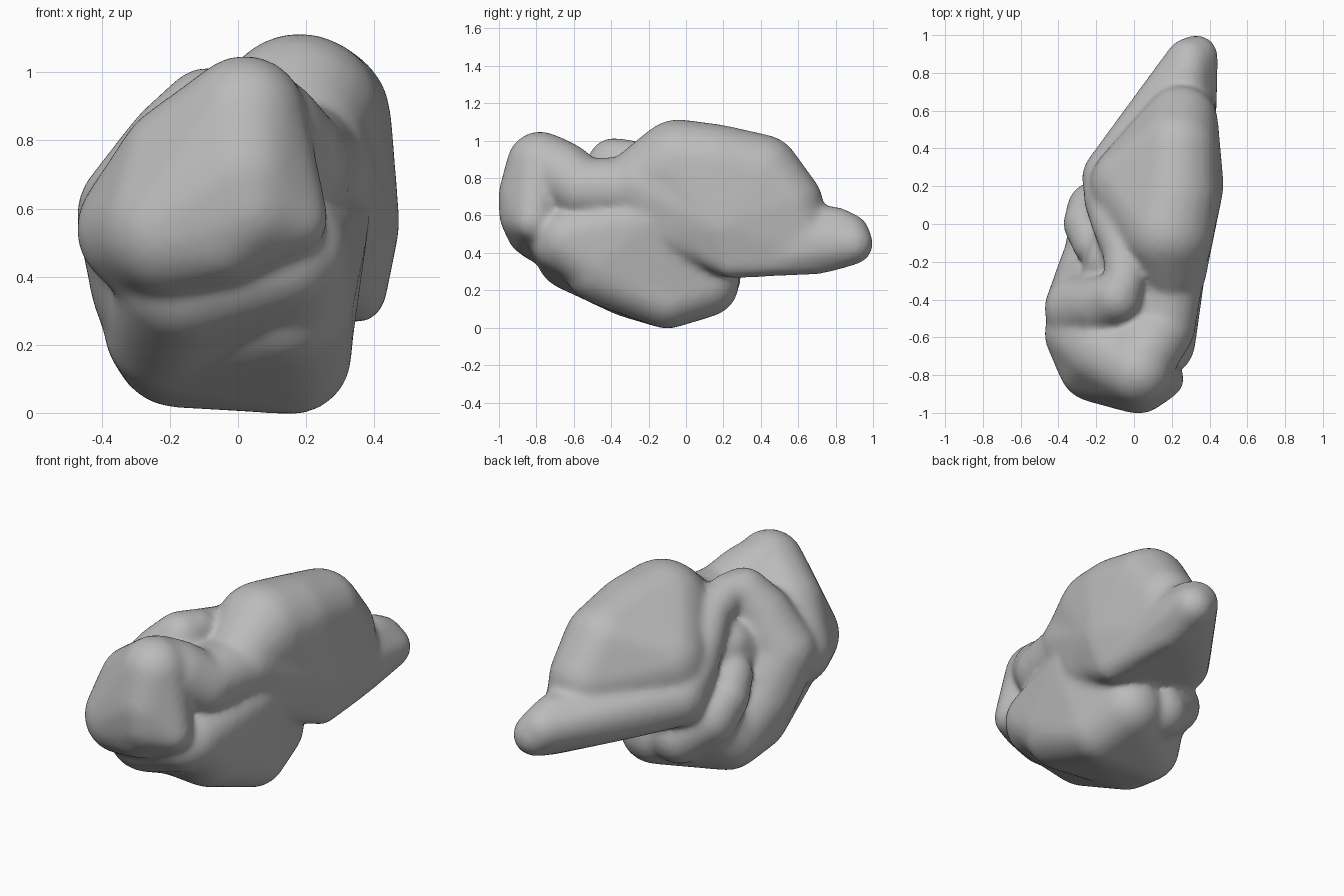
import bpy
import bmesh
from mathutils import Matrix

GROW = .006  # makes up for the slight shrinking when softened

cube = bpy.data.objects.get("Cube")
if cube:
    bpy.data.objects.remove(cube, do_unlink=True)


def hull(bm, balls):
    """Add a rounded lump: the convex hull around balls given as (x, y, z, radius)."""
    part = bmesh.new()
    for x, y, z, r in balls:
        bmesh.ops.create_icosphere(part, subdivisions=3, radius=r + GROW,
                                   matrix=Matrix.Translation((x, y, z)))
    result = bmesh.ops.convex_hull(part, input=part.verts)
    unused = {e for e in result["geom_interior"] + result["geom_unused"]
              if isinstance(e, bmesh.types.BMVert)}
    bmesh.ops.delete(part, geom=list(unused), context='VERTS')
    bmesh.ops.recalc_face_normals(part, faces=part.faces)
    mesh = bpy.data.meshes.new("lump")
    part.to_mesh(mesh)
    part.free()
    bm.from_mesh(mesh)
    bpy.data.meshes.remove(mesh)


def ridge(bm, balls):
    """Add a rounded ridge that follows a chain of balls."""
    for a, b in zip(balls, balls[1:]):
        hull(bm, [a, b])


bm = bmesh.new()

# Large rear dome
hull(bm, [(.18, -.04, .87, .24), (.22, .15, .86, .225), (.23, .4, .82, .21),
          (.25, .54, .66, .19), (0, .2, .7, .23), (.3, .2, .55, .17),
          (.19, -.22, .8, .18)])

# Flat side wall, dropping to a firm lower edge
hull(bm, [(.2, -.25, .76, .18), (.2, -.08, .6, .2), (.3, .2, .55, .17),
          (.35, .24, .35, .08), (.34, .48, .36, .08), (.32, .7, .38, .09),
          (.25, .53, .66, .19), (.23, .38, .82, .21)])

# Low slab running back to the pointed tail
hull(bm, [(.33, .885, .45, .11), (.29, .86, .49, .12), (.28, .8, .53, .11),
          (.32, .75, .39, .09), (.06, .55, .47, .1), (-.02, .43, .5, .12),
          (-.12, .25, .54, .15), (.34, .28, .35, .08), (.2, -.05, .55, .2)])

# Rounded underside
hull(bm, [(.16, -.1, .17, .17), (.12, .1, .24, .18), (-.18, -.12, .2, .18),
          (-.2, -.3, .25, .19), (.13, -.45, .33, .2), (-.14, 0, .3, .16)])
hull(bm, [(.13, -.4, .4, .2), (-.2, -.3, .25, .19), (-.15, -.6, .4, .2),
          (.13, -.65, .46, .17), (.15, -.2, .45, .17)])

# Smooth cheek between the underside and the dome
hull(bm, [(.14, -.45, .36, .2), (.15, -.63, .47, .17), (.2, -.2, .56, .18),
          (.16, -.1, .2, .17), (.14, .06, .26, .17)])

# Front head lump
hull(bm, [(.02, -.78, .87, .175), (.02, -.83, .7, .17), (.03, -.83, .61, .165),
          (.16, -.82, .57, .1), (-.05, -.81, .53, .15), (-.2, -.74, .54, .2),
          (-.29, -.58, .54, .18), (-.25, -.6, .46, .15), (-.16, -.68, .72, .19)])

# Saddle sloping from the head down to the dome
hull(bm, [(.02, -.74, .86, .17), (.08, -.66, .82, .17), (.16, -.55, .74, .16),
          (.02, -.55, .72, .16)])
hull(bm, [(.16, -.55, .74, .16), (.02, -.55, .72, .16), (.19, -.3, .74, .17),
          (.05, -.3, .72, .16)])

# Core behind the folds
hull(bm, [(-.06, -.32, .58, .22), (0, .05, .5, .2), (-.06, -.4, .4, .2),
          (-.13, -.2, .68, .12)])

# Inner limb of the curled fold, running into the slab
ridge(bm, [(-.05, -.3, .9, .1), (-.06, -.14, .85, .1), (-.11, 0, .77, .11),
           (-.14, .13, .66, .12), (-.13, .25, .55, .14)])

# Broad outer limb of the curled fold
ridge(bm, [(-.05, -.3, .9, .1), (-.09, -.39, .88, .13), (-.18, -.43, .77, .15),
           (-.29, -.45, .58, .18), (-.24, -.34, .38, .19), (-.2, -.2, .25, .18)])

# Lobe between the two limbs
ridge(bm, [(-.22, -.11, .56, .1), (-.25, 0, .48, .12), (-.21, .08, .38, .14),
           (-.06, .14, .27, .15)])

# Fuse the lumps into one soft skin
mesh = bpy.data.meshes.new("folded_body")
bm.to_mesh(mesh)
bm.free()
body = bpy.data.objects.new("folded_body", mesh)
bpy.context.collection.objects.link(body)

remesh = body.modifiers.new("fuse", 'REMESH')
remesh.mode = 'VOXEL'
remesh.voxel_size = 0.016
remesh.use_smooth_shade = True
soften = body.modifiers.new("soften", 'SMOOTH')
soften.factor = 0.5
soften.iterations = 20

# Plain grey material
grey = bpy.data.materials.new("plain_grey")
grey.use_nodes = True
colour = (.5, .5, .5, 1)
grey.diffuse_color = colour
shader = grey.node_tree.nodes["Principled BSDF"]
shader.inputs["Base Color"].default_value = colour
shader.inputs["Roughness"].default_value = .6
mesh.materials.append(grey)
